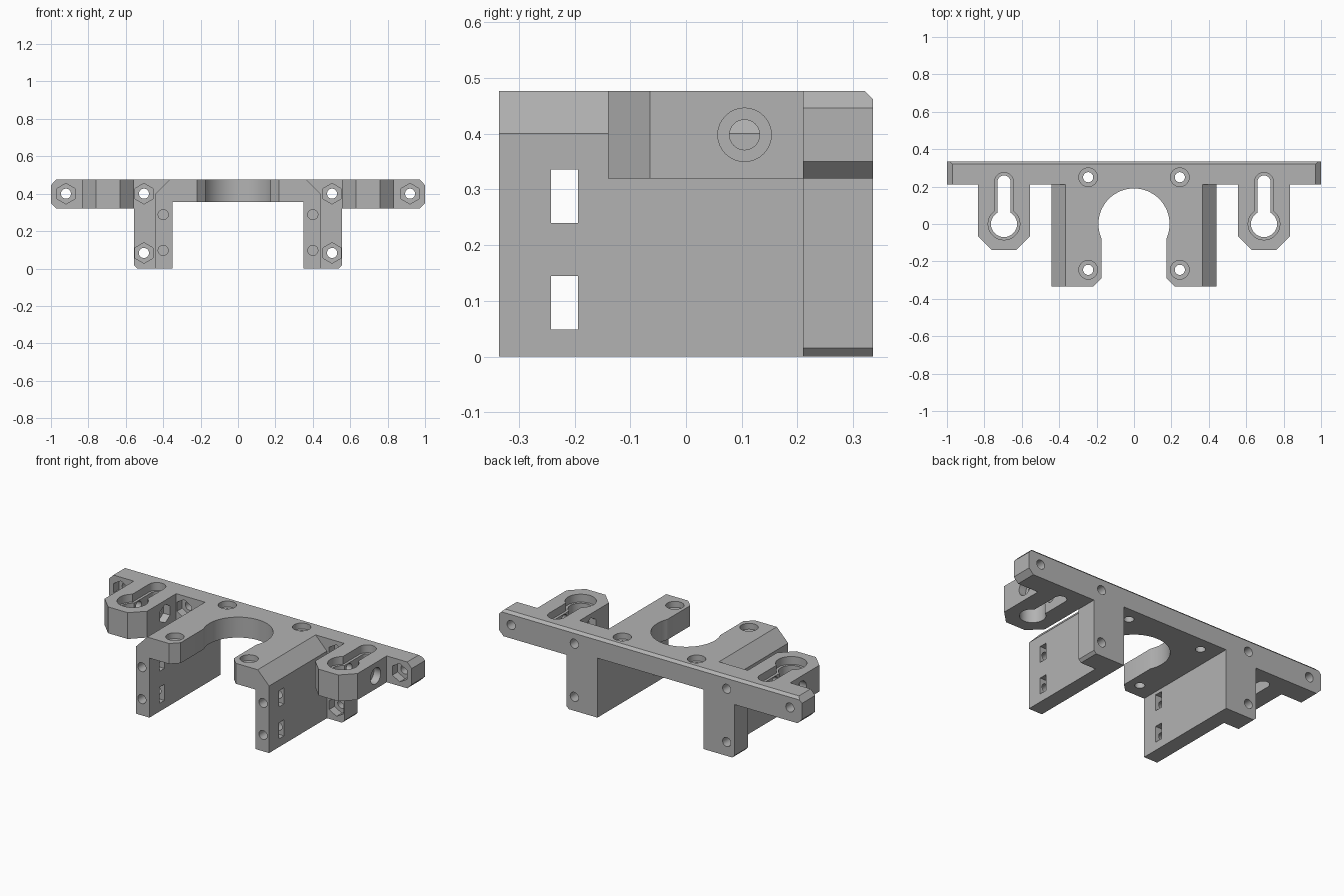
import bpy, bmesh
from math import pi, cos, sin

if "Cube" in bpy.data.objects:
    bpy.data.objects.remove(bpy.data.objects["Cube"], do_unlink=True)

grey = bpy.data.materials.new("plain grey")
grey.use_nodes = True
COLOUR = (0.45, 0.45, 0.45, 1)
grey.diffuse_color = COLOUR
grey.node_tree.nodes["Principled BSDF"].inputs["Base Color"].default_value = COLOUR

PLACE = {"x": lambda u, v, t: (t, u, v),
         "y": lambda u, v, t: (u, t, v),
         "z": lambda u, v, t: (u, v, t)}


def prism(name, outline, axis, start, end):
    """Extrude a 2D outline along an axis."""
    bm = bmesh.new()
    rings = [[bm.verts.new(PLACE[axis](u, v, t)) for u, v in outline] for t in (start, end)]
    n = len(outline)
    for ring in rings:
        bm.faces.new(ring)
    for i in range(n):
        j = (i + 1) % n
        bm.faces.new((rings[0][i], rings[0][j], rings[1][j], rings[1][i]))
    bmesh.ops.recalc_face_normals(bm, faces=bm.faces)
    mesh = bpy.data.meshes.new(name)
    bm.to_mesh(mesh)
    bm.free()
    mesh.materials.append(grey)
    obj = bpy.data.objects.new(name, mesh)
    bpy.context.collection.objects.link(obj)
    return obj


def round_outline(u, v, r, n=32):
    return [(u + r * sin(2 * pi * i / n), v + r * cos(2 * pi * i / n)) for i in range(n)]


def hexagon(u, v, r=0.055):
    return round_outline(u, v, r, 6)


def capsule(u, v0, v1, r, n=16):
    arc = [(r * cos(pi * i / n), r * sin(pi * i / n)) for i in range(n + 1)]
    return [(u + a, v1 + b) for a, b in arc] + [(u - a, v0 - b) for a, b in arc]


def box_outline(u0, u1, v0, v1):
    return [(u0, v0), (u1, v0), (u1, v1), (u0, v1)]


def mirrored(half):
    return half + [(-u, v) for u, v in reversed(half)]


TOP, BACK, FRONT, RAIL = 0.477, 0.335, -0.335, 0.21
BORE = 0.027
SIDES = (-1, 1)

# Arched body: two side plates and the top plate with bevelled shoulders
body = prism("mounting_bracket", mirrored([
    (0.35, 0.355), (0.35, 0), (0.44, 0), (0.44, 0.4), (0.365, TOP)]), "y", FRONT, BACK)

added, cut = [], []

# Back rail with its two flanges
added.append(prism("back_rail", mirrored([
    (0.35, 0.355), (0.35, 0), (0.54, 0), (0.555, 0.016), (0.555, 0.32),
    (0.97, 0.32), (1, 0.35), (1, 0.446), (0.97, TOP)]), "y", RAIL, BACK))

# Round opening and its chamfered mouth in the top plate
cut.append(prism("opening", round_outline(0, 0, 0.19, 64), "z", 0.3, 0.55))
cut.append(prism("mouth", mirrored([
    (0.175, -0.06), (0.175, -0.29), (0.22, FRONT), (0.22, -0.4)]), "z", 0.3, 0.55))

# Bevel along the rear top edge
cut.append(prism("rear_bevel", [(0.31, 0.487), (0.345, 0.452), (0.345, 0.487)], "x", -1.1, 1.1))

for s in SIDES:
    cx = s * 0.695

    # Keyhole tab
    tab = [(-0.14, -0.065), (-0.065, -0.14), (0.065, -0.14), (0.14, -0.065), (0.14, 0.27), (-0.14, 0.27)]
    added.append(prism("keyhole_tab", [(cx + u, v) for u, v in tab], "z", 0.32, TOP))
    for big, small, floor in ((0.085, 0.05, 0.43), (0.07, 0.035, 0.25)):
        cut.append(prism("keyhole_round", round_outline(cx, 0, big), "z", floor, 0.55))
        cut.append(prism("keyhole_slot", capsule(cx, 0, 0.225, small), "z", floor, 0.55))

    # Cross screw in the tab: head recess outside, nut recess inside
    cut.append(prism("tab_bore", round_outline(0.105, 0.398, BORE), "x", s * 0.53, s * 0.9))
    cut.append(prism("tab_head", round_outline(0.105, 0.398, 0.048), "x", s * 0.79, s * 0.9))
    cut.append(prism("tab_nut", hexagon(0.105, 0.398), "x", s * 0.53, s * 0.6))

    # Rail screws with nut recesses facing forward
    for x, z in ((0.92, 0.4), (0.503, 0.4), (0.503, 0.083)):
        cut.append(prism("rail_bore", round_outline(s * x, z, BORE), "y", 0.15, 0.4))
        cut.append(prism("rail_nut", hexagon(s * x, z), "y", 0.15, 0.26))

    # Front screws with square nut windows in the side plates
    for z in (0.097, 0.288):
        cut.append(prism("front_bore", round_outline(s * 0.4, z, BORE), "y", -0.4, -0.13))
        cut.append(prism("nut_window", box_outline(-0.242, -0.194, z - 0.048, z + 0.048),
                         "x", s * 0.3, s * 0.5))

    # Top plate screws with head recesses
    for y in (-0.245, 0.25):
        cut.append(prism("top_bore", round_outline(s * 0.245, y, BORE), "z", 0.3, 0.55))
        cut.append(prism("top_head", round_outline(s * 0.245, y, 0.05), "z", 0.442, 0.55))

# Join the parts, cut the recesses and bake the result
for operation, helpers in (("UNION", added), ("DIFFERENCE", cut)):
    for helper in helpers:
        mod = body.modifiers.new(helper.name, "BOOLEAN")
        mod.operation, mod.object, mod.solver = operation, helper, "EXACT"
bpy.context.view_layer.update()
baked = bpy.data.meshes.new_from_object(body.evaluated_get(bpy.context.evaluated_depsgraph_get()))
body.modifiers.clear()
body.data = baked
for helper in added + cut:
    bpy.data.objects.remove(helper, do_unlink=True)

bpy.ops.object.select_all(action="DESELECT")
body.select_set(True)
bpy.context.view_layer.objects.active = body
bpy.ops.object.shade_smooth_by_angle(angle=pi / 6)
